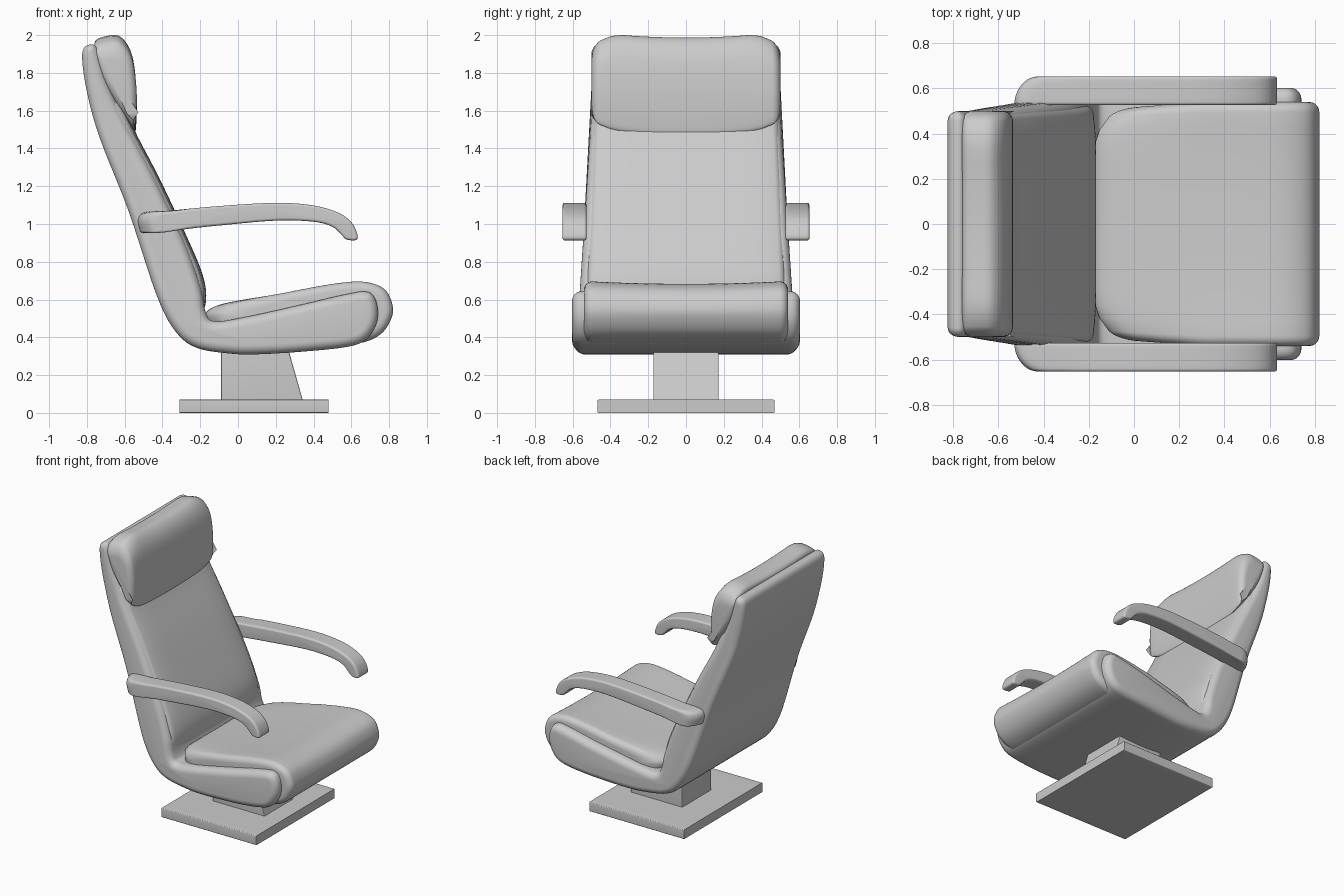
import bpy, bmesh, math
from mathutils import Vector

if "Cube" in bpy.data.objects:
    bpy.data.objects.remove(bpy.data.objects["Cube"])


def smooth_loop(pts, sub):
    """Closed Catmull-Rom curve through the profile points."""
    n, out = len(pts), []
    for i in range(n):
        a, b, c, d = (Vector(pts[(i + k) % n]) for k in (-1, 0, 1, 2))
        for s in range(sub):
            t = s / sub
            out.append(0.5 * (2 * b + (c - a) * t + (2 * a - 5 * b + 4 * c - d) * t * t
                              + (3 * b - a - 3 * c + d) * t ** 3))
    return out


def loft(name, pts, half, r, center=0.0, sub=5, warp=None, cuts=16):
    """Sweep an xz profile (counter-clockwise) along y with rounded rims."""
    loop = smooth_loop(pts, sub) if sub > 1 else [Vector(p) for p in pts]
    n = len(loop)
    normals = []
    for i in range(n):
        d = loop[(i + 1) % n] - loop[i - 1]
        normals.append(Vector((d.y, -d.x)).normalized())
    arc = [i * math.pi / 12 for i in range(1, 7)]
    flat = half - r
    slices = [(-flat - r * math.sin(a), r * (1 - math.cos(a))) for a in reversed(arc)]
    slices += [(-flat + 2 * flat * i / cuts, 0) for i in range(cuts + 1)]
    slices += [(flat + r * math.sin(a), r * (1 - math.cos(a))) for a in arc]
    bm = bmesh.new()
    rings = []
    for y, inset in slices:
        ring = []
        for p, nrm in zip(loop, normals):
            q = p - nrm * inset
            co = (q.x, y + center, q.y)
            ring.append(bm.verts.new(warp(*co) if warp else co))
        rings.append(ring)
    for a, b in zip(rings, rings[1:]):
        for i in range(n):
            j = (i + 1) % n
            bm.faces.new((a[i], a[j], b[j], b[i]))
    bm.faces.new(rings[0])
    bm.faces.new(rings[-1][::-1])
    bmesh.ops.recalc_face_normals(bm, faces=bm.faces)
    me = bpy.data.meshes.new(name)
    bm.to_mesh(me)
    bm.free()
    ob = bpy.data.objects.new(name, me)
    bpy.context.collection.objects.link(ob)
    return ob


def clamp(v):
    return max(0.0, min(1.0, v))


def corner(y, start, size):
    """0 in the middle, quarter-circle rise to 1 at start + size."""
    c = clamp((abs(y) - start) / size)
    return 1 - math.sqrt(1 - c * c)


# Base plate and pedestal
loft("base_plate", [(-0.31, 0), (0.48, 0), (0.48, 0.07), (-0.31, 0.07)], 0.468, 0.006, sub=1)
loft("pedestal", [(-0.09, 0.06), (0.345, 0.06), (0.26, 0.36), (-0.09, 0.36)], 0.172, 0.006, sub=1)


# Shell: L-shaped side profile, narrowing up the back
def shell_warp(x, y, z):
    back = 0.565 - 0.065 * clamp((z - 0.6) / 1.0)
    seat = 0.57 + 0.033 * clamp((x + 0.2) / 0.6)
    f = clamp((z - 0.35) / 0.3) if x < -0.1 else 0
    return (x, y * (seat * (1 - f) + back * f) / 0.6, z)


loft("shell", [(-0.33, 0.43), (-0.22, 0.345), (-0.05, 0.315), (0.1, 0.31), (0.35, 0.325), (0.58, 0.35),
               (0.68, 0.39), (0.735, 0.48), (0.735, 0.58), (0.69, 0.64), (0.58, 0.63), (0.3, 0.565),
               (0.05, 0.51), (-0.12, 0.485), (-0.17, 0.53), (-0.2, 0.67), (-0.29, 0.92), (-0.46, 1.28),
               (-0.6, 1.55), (-0.69, 1.75), (-0.74, 1.92), (-0.785, 1.95), (-0.825, 1.9),
               (-0.8, 1.7), (-0.73, 1.45), (-0.58, 1.07), (-0.43, 0.62)],
     0.6, 0.05, warp=shell_warp)


# Seat cushion with rounded rear corners and a rolled front
def seat_warp(x, y, z):
    rear = clamp((0.3 - x) / 0.45)
    z -= 0.015 * (1 - (y / 0.54) ** 2) * clamp((z - 0.5) / 0.15)
    return (x + rear * 0.17 * corner(y, 0.33, 0.21), y * (1 - 0.04 * rear), z)


loft("seat_cushion", [(-0.1, 0.42), (0.2, 0.36), (0.55, 0.365), (0.68, 0.378), (0.77, 0.43), (0.818, 0.52),
                      (0.81, 0.6), (0.765, 0.665), (0.66, 0.697), (0.5, 0.685), (0.25, 0.64),
                      (0.0, 0.6), (-0.13, 0.565), (-0.175, 0.51)],
     0.54, 0.045, warp=seat_warp)


# Back cushion, swelling at the lumbar
def back_warp(x, y, z):
    return (x - 0.03 * corner(y, 0.3, 0.24), y * (1 - 0.08 * clamp((z - 0.6) / 1.0)), z)


loft("back_cushion", [(-0.26, 0.52), (-0.19, 0.53), (-0.168, 0.62), (-0.19, 0.74), (-0.265, 0.92),
                      (-0.41, 1.23), (-0.53, 1.46), (-0.62, 1.64), (-0.68, 1.62), (-0.6, 1.35),
                      (-0.46, 1.0), (-0.34, 0.68)],
     0.535, 0.04, warp=back_warp)


# Headrest pillow with rounded corners and a bowed lower edge
def head_warp(x, y, z):
    c = corner(y, 0.34, 0.16)
    if z > 1.75:
        z -= (z - 1.75) * 0.4 * c + 0.015 * clamp((z - 1.85) / 0.15) * clamp(1 - (y / 0.35) ** 2)
    else:
        z += (1.75 - z) / 0.28 * (0.05 * (y / 0.5) ** 2 + 0.05 * c)
    return (x, y, z)


loft("headrest", [(-0.585, 1.51), (-0.55, 1.468), (-0.538, 1.54), (-0.537, 1.7), (-0.553, 1.86),
                  (-0.585, 1.95), (-0.635, 1.998), (-0.7, 1.995), (-0.755, 1.97), (-0.755, 1.9),
                  (-0.715, 1.76), (-0.65, 1.62)],
     0.5, 0.045, warp=head_warp)


# Armrests: curved bars with rounded outer rear corner
def arm_warp(x, y, z):
    return (x + 0.11 * corner(abs(y) - 0.525, 0.0, 0.13) * clamp((-0.25 - x) / 0.2), y, z)


arm = [(-0.5, 0.953), (-0.38, 0.963), (-0.1, 0.992), (0.2, 1.018), (0.4, 1.012), (0.5, 0.985),
       (0.55, 0.94), (0.575, 0.918), (0.625, 0.915), (0.632, 0.945), (0.6, 1.01), (0.53, 1.06),
       (0.4, 1.098), (0.2, 1.112), (-0.1, 1.095), (-0.35, 1.072), (-0.49, 1.062), (-0.528, 1.03), (-0.522, 0.975)]
for side, s in (("right", -1), ("left", 1)):
    loft(side + "_armrest", arm, 0.064, 0.014, center=s * 0.59, warp=arm_warp, cuts=6)

# Smooth shading with sharp edges kept
bpy.ops.object.select_all(action='SELECT')
bpy.context.view_layer.objects.active = bpy.data.objects["shell"]
bpy.ops.object.shade_smooth_by_angle(angle=math.radians(35))
